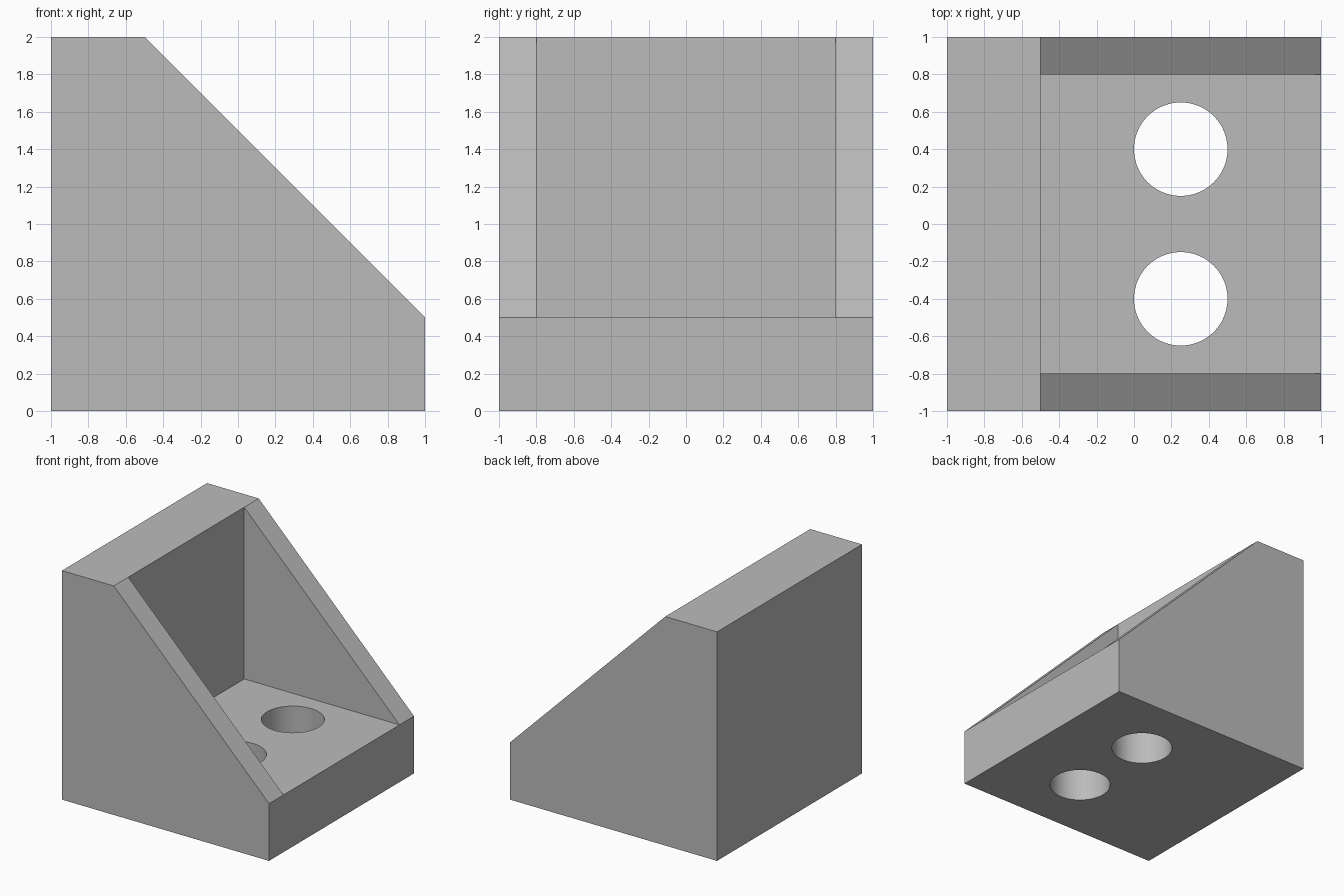
import bpy, bmesh, math

cube = bpy.data.objects.get("Cube")
if cube:
    bpy.data.objects.remove(cube, do_unlink=True)

# Single plain grey
grey = bpy.data.materials.new("light_grey")
grey.use_nodes = True
colour = (0.5, 0.5, 0.5, 1)
grey.diffuse_color = colour
grey.node_tree.nodes["Principled BSDF"].inputs["Base Color"].default_value = colour

# Bracket body: side outline swept across y, with a pocket between the gussets
outline = [(-1, 0), (1, 0), (1, 0.5), (-0.5, 2), (-1, 2)]
SLOPE = 2  # index of the sloping outline edge
levels = [-1, -0.8, 0.8, 1]

bm = bmesh.new()
rings = [[bm.verts.new((x, y, z)) for x, z in outline] for y in levels]
corners = {i: bm.verts.new((-0.5, levels[i], 0.5)) for i in (1, 2)}

bm.faces.new(rings[0])
bm.faces.new(rings[3])
for i in range(3):
    a, b = rings[i], rings[i + 1]
    for k in range(5):
        n = (k + 1) % 5
        if i == 1 and k == SLOPE:
            # Pocket floor and upright wall
            bm.faces.new((a[k], corners[1], corners[2], b[k]))
            bm.faces.new((corners[1], a[n], b[n], corners[2]))
        else:
            bm.faces.new((a[k], a[n], b[n], b[k]))
# Inner faces of the gussets
for i, c in corners.items():
    bm.faces.new((rings[i][SLOPE], rings[i][SLOPE + 1], c))

bmesh.ops.recalc_face_normals(bm, faces=bm.faces)
bmesh.ops.dissolve_limit(bm, angle_limit=0.01, verts=bm.verts, edges=bm.edges)
mesh = bpy.data.meshes.new("corner_bracket")
bm.to_mesh(mesh)
bm.free()
mesh.materials.append(grey)
bracket = bpy.data.objects.new("corner_bracket", mesh)
bpy.context.collection.objects.link(bracket)

# Two bolt holes through the base
for y in (-0.4, 0.4):
    bpy.ops.mesh.primitive_cylinder_add(vertices=64, radius=0.25, depth=1,
                                        location=(0.25, y, 0.25))
    cutter = bpy.context.object
    cutter.name = "bolt_hole_cutter"
    cutter.hide_render = True
    cutter.data.materials.append(grey)
    cut = bracket.modifiers.new("bolt_hole", 'BOOLEAN')
    cut.operation = 'DIFFERENCE'
    cut.solver = 'EXACT'
    cut.object = cutter
    bpy.context.view_layer.objects.active = bracket
    bpy.ops.object.modifier_apply(modifier=cut.name)
    bpy.data.objects.remove(cutter, do_unlink=True)

# Smooth hole walls, crisp edges
bpy.ops.object.select_all(action='DESELECT')
bracket.select_set(True)
bpy.context.view_layer.objects.active = bracket
bpy.ops.object.shade_smooth_by_angle(angle=math.radians(30))
